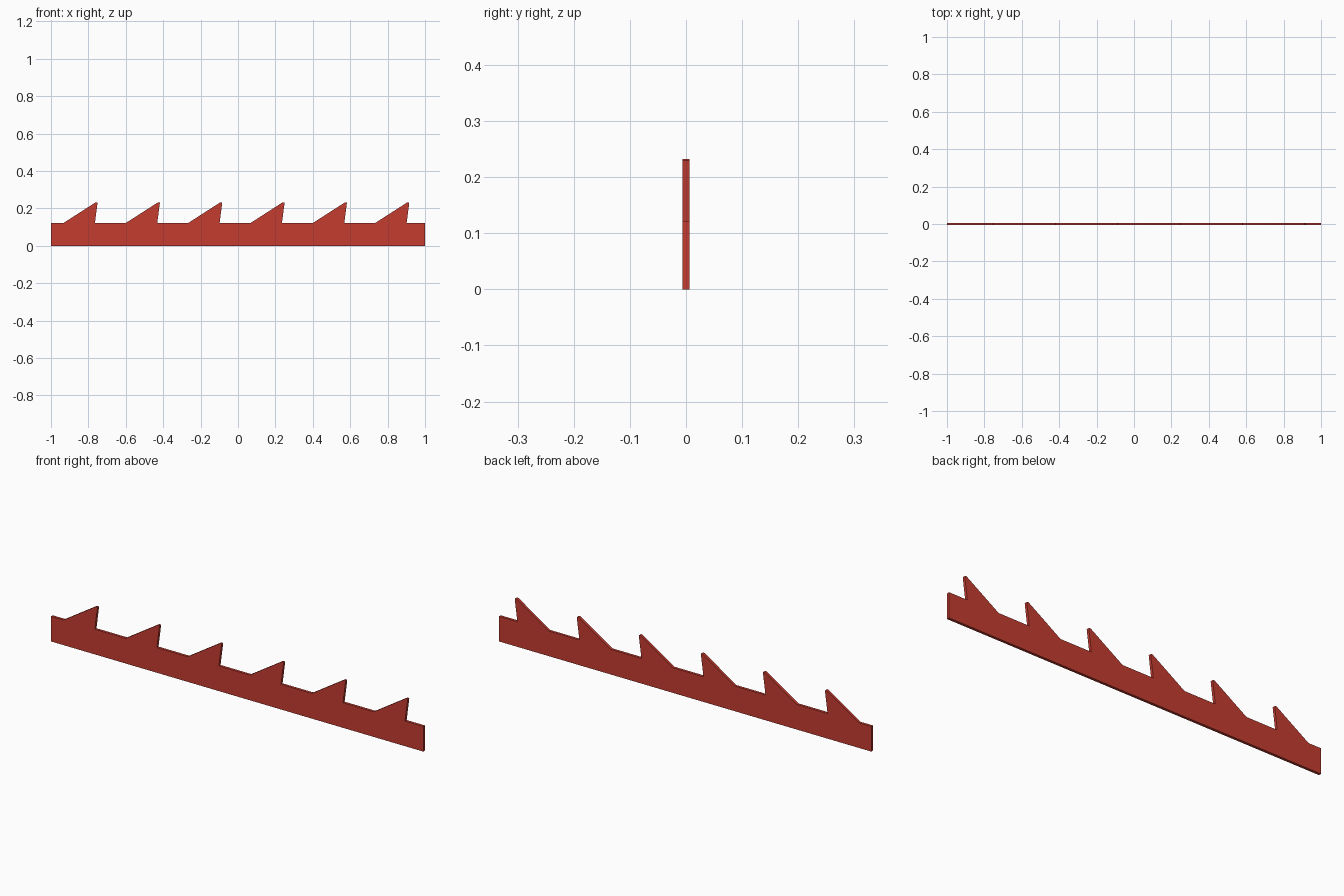
import bpy, bmesh

if "Cube" in bpy.data.objects:
    bpy.data.objects.remove(bpy.data.objects["Cube"])

TEETH, PITCH, THICK = 6, 2.0 / 6, 0.013
BASE, TOP = 0.122, 0.2325

red = bpy.data.materials.new("red")
red.diffuse_color = (0.55, 0.045, 0.03, 1)
red.use_nodes = True
red.node_tree.nodes["Principled BSDF"].inputs["Base Color"].default_value = red.diffuse_color

# one hooked tooth: long ramp, blunt tip, undercut right side
tooth = [(0.067, BASE), (0.236, 0.2305), (0.241, TOP), (0.246, TOP),
         (0.249, 0.2295), (0.235, BASE)]

# saw-strip outline: bottom edge, then the teeth from right to left
outline = [(-1, 0), (1, 0), (1, BASE)]
for i in reversed(range(TEETH)):
    outline += [(-1 + i * PITCH + x, z) for x, z in reversed(tooth)]
outline.append((-1, BASE))

# extrude the outline through the thickness
bm = bmesh.new()
face = bm.faces.new([bm.verts.new((x, -THICK / 2, z)) for x, z in outline])
ext = bmesh.ops.extrude_face_region(bm, geom=[face])
moved = [v for v in ext["geom"] if isinstance(v, bmesh.types.BMVert)]
bmesh.ops.translate(bm, verts=moved, vec=(0, THICK, 0))
bmesh.ops.recalc_face_normals(bm, faces=bm.faces)

mesh = bpy.data.meshes.new("toothed_strip")
bm.to_mesh(mesh)
bm.free()
mesh.materials.append(red)
strip = bpy.data.objects.new("toothed_strip", mesh)
bpy.context.collection.objects.link(strip)
